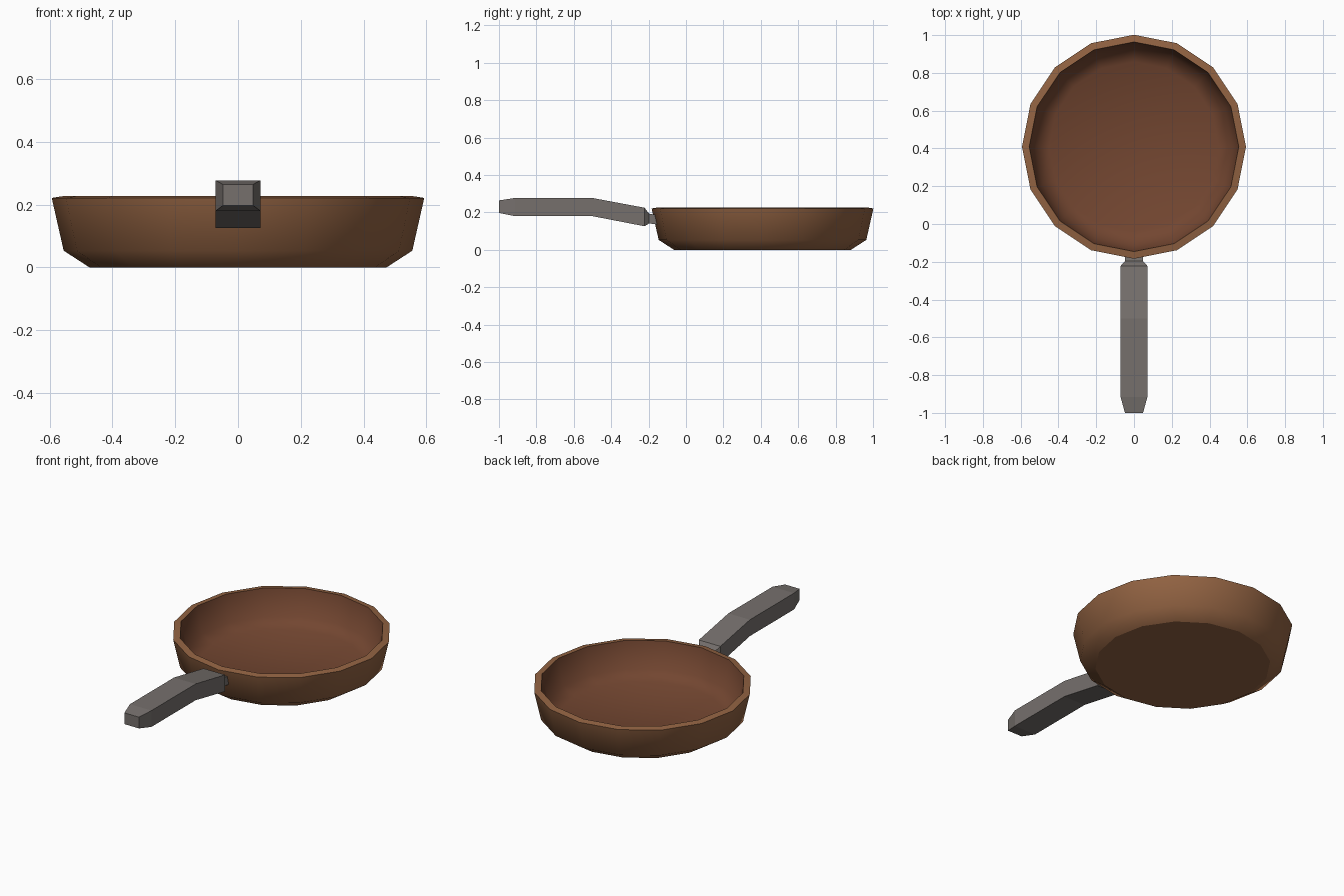
import bpy, bmesh, math

if "Cube" in bpy.data.objects:
    bpy.data.objects.remove(bpy.data.objects["Cube"])

def material(name, rgb):
    m = bpy.data.materials.new(name)
    m.diffuse_color = (*rgb, 1)
    m.use_nodes = True
    m.node_tree.nodes["Principled BSDF"].inputs["Base Color"].default_value = m.diffuse_color
    return m

outer_brown = material("outer brown", (0.29, 0.125, 0.055))
inner_brown = material("inner red brown", (0.17, 0.061, 0.030))
handle_grey = material("handle grey", (0.18, 0.162, 0.152))

def loft(name, rings, mats):
    """Skin consecutive rings of points and cap both ends."""
    bm = bmesh.new()
    loops = [[bm.verts.new(p) for p in ring] for ring in rings]
    for band, (a, b) in enumerate(zip(loops, loops[1:])):
        for i in range(len(a)):
            j = (i + 1) % len(a)
            f = bm.faces.new((a[i], a[j], b[j], b[i]))
            f.material_index = 1 if len(mats) > 1 and band >= 3 else 0
    bm.faces.new(loops[0])
    bm.faces.new(loops[-1]).material_index = len(mats) - 1
    bmesh.ops.recalc_face_normals(bm, faces=bm.faces)
    me = bpy.data.meshes.new(name)
    bm.to_mesh(me)
    bm.free()
    for m in mats:
        me.materials.append(m)
    ob = bpy.data.objects.new(name, me)
    bpy.context.collection.objects.link(ob)
    return ob

# Pan bowl: 16-sided profile (radius, height), outside up to the rim, then inside
profile = [(0.473, 0), (0.555, 0.053), (0.593, 0.221), (0.555, 0.227),
           (0.522, 0.07), (0.45, 0.03)]
pan = loft("pan_bowl",
           [[(r * math.sin(math.tau * k / 16), 0.409 + r * math.cos(math.tau * k / 16), z)
             for k in range(16)] for r, z in profile],
           [outer_brown, inner_brown])
bpy.context.view_layer.objects.active = pan
pan.select_set(True)
bpy.ops.object.shade_smooth_by_angle(angle=math.radians(50))
# Crisp edges around the base and both sides of the rim
for e in pan.data.edges:
    za, zb = (pan.data.vertices[v].co.z for v in e.vertices)
    if abs(za - zb) < 1e-5 and (za < 0.01 or za > 0.2):
        e.use_edge_sharp = True

# Handle: rectangular sections (y, half width, low z, high z), tip to neck
sections = [(-1.0, 0.048, 0.197, 0.264), (-0.915, 0.071, 0.180, 0.277),
            (-0.5, 0.071, 0.180, 0.277), (-0.222, 0.071, 0.126, 0.225),
            (-0.197, 0.047, 0.141, 0.193), (-0.15, 0.047, 0.135, 0.185)]
loft("handle",
     [[(-w, y, lo), (w, y, lo), (w, y, hi), (-w, y, hi)] for y, w, lo, hi in sections],
     [handle_grey])
